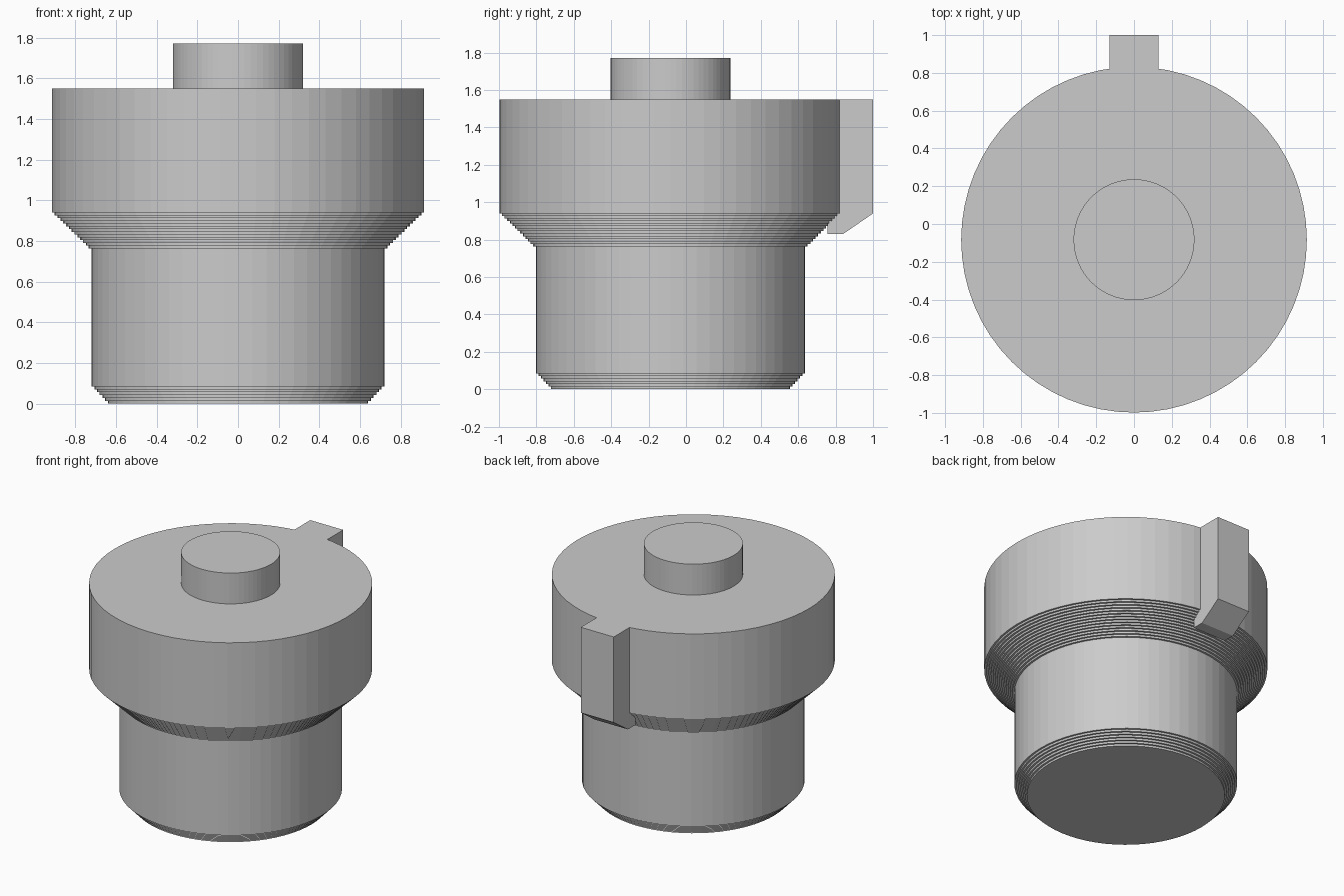
import bpy
import bmesh
import math

cube = bpy.data.objects.get("Cube")
if cube:
    bpy.data.objects.remove(cube, do_unlink=True)

SIDES = 64
AXIS_Y = -0.083

grey = bpy.data.materials.new("plain grey")
grey.use_nodes = True
colour = (0.6, 0.6, 0.6, 1)
grey.diffuse_color = colour
grey.node_tree.nodes["Principled BSDF"].inputs["Base Color"].default_value = colour


def make_object(name, bm):
    bmesh.ops.recalc_face_normals(bm, faces=bm.faces[:])
    mesh = bpy.data.meshes.new(name)
    bm.to_mesh(mesh)
    bm.free()
    mesh.materials.append(grey)
    obj = bpy.data.objects.new(name, mesh)
    bpy.context.collection.objects.link(obj)
    return obj


def turned(name, profile):
    """Turn (radius, height) points about the upright axis, with flat caps."""
    bm = bmesh.new()
    rings = []
    for r, z in profile:
        angles = [2 * math.pi * k / SIDES for k in range(SIDES)]
        rings.append([bm.verts.new((r * math.cos(a), AXIS_Y + r * math.sin(a), z))
                      for a in angles])
    for low, high in zip(rings, rings[1:]):
        for k in range(SIDES):
            n = (k + 1) % SIDES
            bm.faces.new((low[k], low[n], high[n], high[k]))
    bm.faces.new(rings[0][::-1])
    bm.faces.new(rings[-1])
    return make_object(name, bm)


def stairs(r0, z0, r1, z1, count):
    """Stepped chamfer: each step rises, then widens."""
    points = []
    for i in range(count):
        r = r0 + (r1 - r0) * i / count
        points += [(r, z0 + (z1 - z0) * i / count),
                   (r, z0 + (z1 - z0) * (i + 1) / count)]
    return points


# Housing: stepped foot, narrow barrel, stepped flare, wide collar
profile = stairs(0.64, 0, 0.72, 0.085, 6)
profile += [(0.72, 0.085)]
profile += stairs(0.72, 0.75, 0.915, 0.94, 14)
profile += [(0.915, 0.94), (0.915, 1.55)]
housing = turned("housing", profile)

# Round button on top
turned("top_button", [(0.32, 1.54), (0.32, 1.77)])

# Locating key at the back, with a sloped lower end
outline = [(0.757, 0.83), (0.84, 0.83), (1.0, 0.94), (1.0, 1.55), (0.757, 1.55)]
bm = bmesh.new()
side = bm.faces.new([bm.verts.new((-0.13, y, z)) for y, z in outline])
moved = bmesh.ops.extrude_face_region(bm, geom=[side])["geom"]
bmesh.ops.translate(bm, vec=(0.26, 0, 0),
                    verts=[v for v in moved if isinstance(v, bmesh.types.BMVert)])
key = make_object("back_key", bm)

# Merge the key into the housing
union = housing.modifiers.new("join key", 'BOOLEAN')
union.operation = 'UNION'
union.solver = 'EXACT'
union.object = key
bpy.context.view_layer.objects.active = housing
bpy.ops.object.modifier_apply(modifier=union.name)
bpy.data.objects.remove(key, do_unlink=True)
